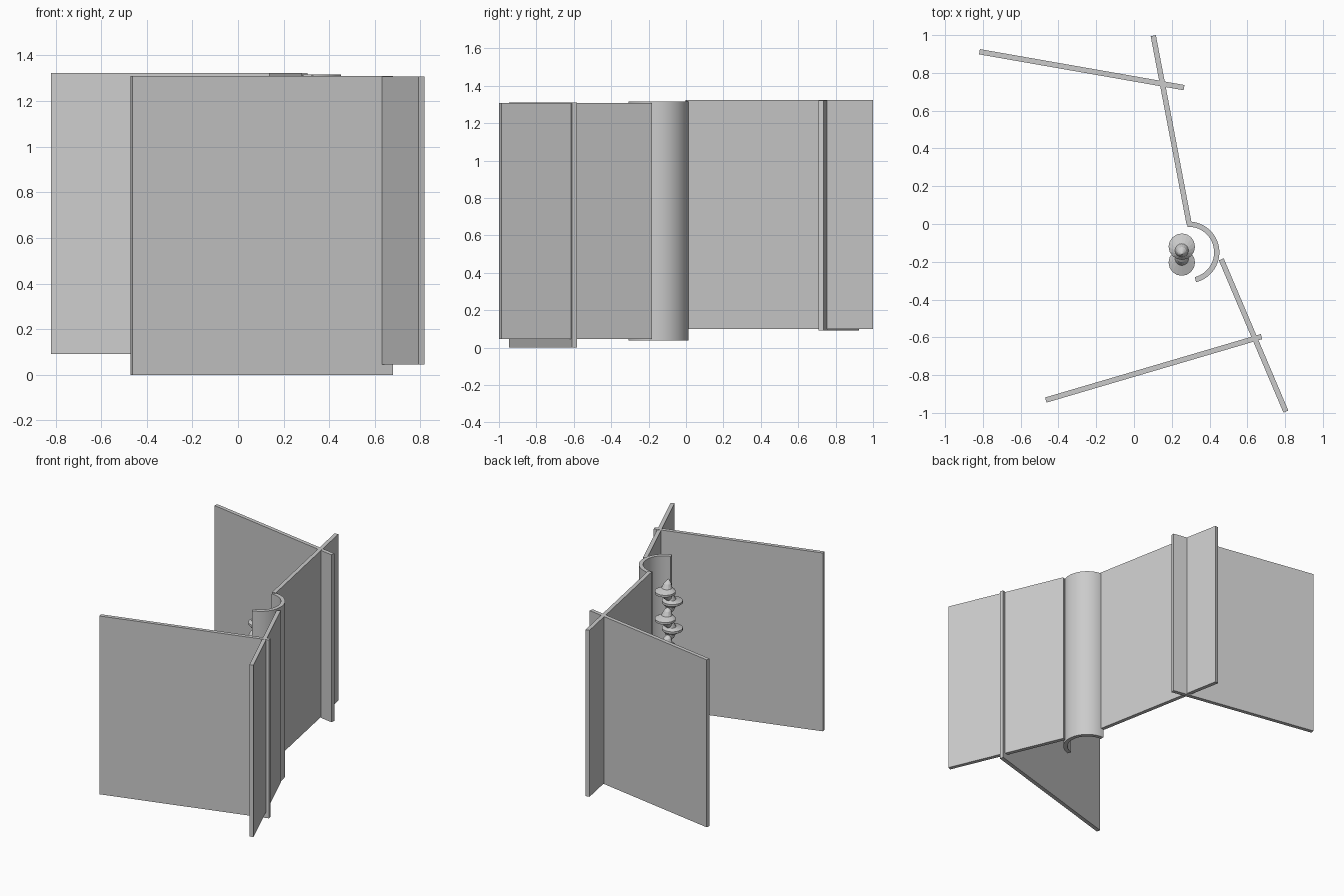
import bpy, bmesh, math

if "Cube" in bpy.data.objects:
    bpy.data.objects.remove(bpy.data.objects["Cube"])

T = 0.028  # wall thickness


def make_object(name, bm):
    bmesh.ops.recalc_face_normals(bm, faces=bm.faces[:])
    me = bpy.data.meshes.new(name)
    bm.to_mesh(me)
    bm.free()
    ob = bpy.data.objects.new(name, me)
    bpy.context.collection.objects.link(ob)
    return ob


def extrude_outline(name, pts, z0, z1):
    """Extrude a closed plan outline from z0 to z1."""
    bm = bmesh.new()
    face = bm.faces.new([bm.verts.new((x, y, z0)) for x, y in pts])
    ext = bmesh.ops.extrude_face_region(bm, geom=[face])
    top = [v for v in ext["geom"] if isinstance(v, bmesh.types.BMVert)]
    bmesh.ops.translate(bm, verts=top, vec=(0, 0, z1 - z0))
    return make_object(name, bm)


def wall(name, a, b, z0, z1):
    """Straight wall slab along the plan line a-b."""
    dx, dy = b[0] - a[0], b[1] - a[1]
    length = math.hypot(dx, dy)
    nx, ny = -dy / length * T / 2, dx / length * T / 2
    pts = [(a[0] + nx, a[1] + ny), (b[0] + nx, b[1] + ny),
           (b[0] - nx, b[1] - ny), (a[0] - nx, a[1] - ny)]
    return extrude_outline(name, pts, z0, z1)


# Straight walls
wall("back_wing_wall", (-0.818, 0.912), (0.265, 0.722), 0.092, 1.322)
wall("back_spine_wall", (0.102, 0.997), (0.292, 0.0), 0.1, 1.323)
wall("front_spine_wall", (0.462, -0.187), (0.804, -0.993), 0.045, 1.308)
wall("front_wing_wall", (-0.467, -0.932), (0.675, -0.596), 0.0, 1.31)

# Curved alcove wall
CX, CY, N = 0.289, -0.15, 40
angles = [math.radians(92 + (-76 - 92) * i / N) for i in range(N + 1)]
outline = [(CX + 0.163 * math.cos(a), CY + 0.163 * math.sin(a)) for a in angles]
outline += [(CX + 0.135 * math.cos(a), CY + 0.135 * math.sin(a)) for a in reversed(angles)]
alcove = extrude_outline("curved_alcove_wall", outline, 0.037, 1.317)

# Ornament column: flared spindles alternating side to side
profile = [(0.025, 0.055), (0.036, 0.025), (0.07, 0.008),
           (0.07, -0.008), (0.036, -0.025), (0.025, -0.055)]
SIDES = 16
bm = bmesh.new()
for i in range(10):
    z = 1.135 - 0.1 * i
    cy = -0.162 + (0.042 if i % 2 == 0 else -0.042)
    rings = []
    for r, h in profile:
        # slim parts lean back to the column axis
        y = cy + (-0.162 - cy) * (0.07 - r) / 0.07
        rings.append([bm.verts.new((0.253 + r * math.cos(2 * math.pi * k / SIDES),
                                    y + r * math.sin(2 * math.pi * k / SIDES),
                                    z + h)) for k in range(SIDES)])
    for lo, hi in zip(rings, rings[1:]):
        for k in range(SIDES):
            m = (k + 1) % SIDES
            bm.faces.new((lo[k], lo[m], hi[m], hi[k]))
    for ring, h in ((rings[0], 0.085), (rings[-1], -0.085)):
        tip = bm.verts.new((0.253, -0.162, z + h))
        for k in range(SIDES):
            bm.faces.new((ring[k], ring[(k + 1) % SIDES], tip))
make_object("ornament_column", bm)

# Smooth the curved wall
bpy.ops.object.select_all(action='DESELECT')
alcove.select_set(True)
bpy.context.view_layer.objects.active = alcove
bpy.ops.object.shade_smooth_by_angle(angle=math.radians(30))
